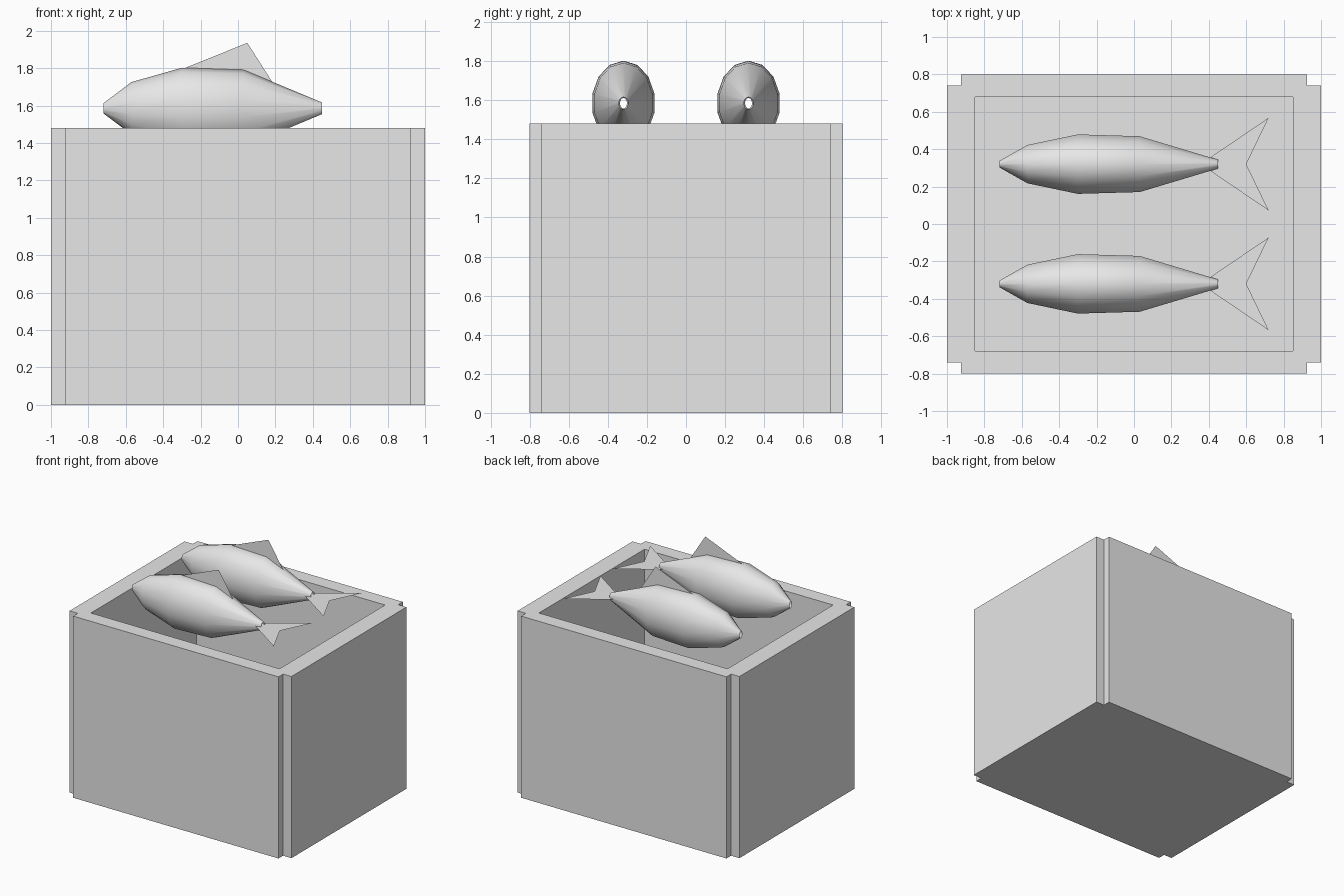
import bpy, bmesh, math
from mathutils import Vector

cube = bpy.data.objects.get("Cube")
if cube:
    bpy.data.objects.remove(cube, do_unlink=True)

grey = bpy.data.materials.new("plain_grey")
grey.use_nodes = True
grey.diffuse_color = (0.8, 0.8, 0.8, 1)
grey.node_tree.nodes["Principled BSDF"].inputs["Base Color"].default_value = (0.8, 0.8, 0.8, 1)


def finish(bm, name, smooth=False):
    mesh = bpy.data.meshes.new(name)
    bm.to_mesh(mesh)
    bm.free()
    mesh.materials.append(grey)
    for p in mesh.polygons:
        p.use_smooth = smooth
    obj = bpy.data.objects.new(name, mesh)
    bpy.context.scene.collection.objects.link(obj)
    return obj


def loop(bm, points, z):
    verts = [bm.verts.new((x, y, z)) for x, y in points]
    edges = [bm.edges.new((verts[i - 1], verts[i])) for i in range(len(verts))]
    return verts, edges


def bridge(bm, a, b):
    for i in range(len(a)):
        bm.faces.new((a[i - 1], a[i], b[i], b[i - 1]))


# Open crate with a small square notch down each corner
HEIGHT, FLOOR = 1.48, 0.12
corner = [(1, 0.74), (0.925, 0.74), (0.925, 0.8)]
outline = []
for sx, sy in ((1, 1), (-1, 1), (-1, -1), (1, -1)):
    step = corner if sx * sy > 0 else corner[::-1]
    outline += [(sx * x, sy * y) for x, y in step]
hollow = [(0.85, 0.68), (-0.85, 0.68), (-0.85, -0.68), (0.85, -0.68)]

bm = bmesh.new()
base, _ = loop(bm, outline, 0)
top, top_edges = loop(bm, outline, HEIGHT)
rim, rim_edges = loop(bm, hollow, HEIGHT)
floor, _ = loop(bm, hollow, FLOOR)
bridge(bm, base, top)
bridge(bm, floor, rim)
bm.faces.new(base)
bm.faces.new(floor)
bmesh.ops.triangle_fill(bm, edges=top_edges + rim_edges, use_beauty=True, normal=Vector((0, 0, 1)))
bmesh.ops.recalc_face_normals(bm, faces=bm.faces)
finish(bm, "crate")

# Fish: tapered oval body, open at both ends, with flat fins
SIDES, MID_Z = 14, 1.585
# position along x, half width, half height
rings = [(-0.72, 0.018, 0.027), (-0.57, 0.105, 0.14), (-0.3, 0.163, 0.217),
         (0.03, 0.153, 0.206), (0.45, 0.024, 0.031)]


def flat_fin(name, points):
    bm = bmesh.new()
    bm.faces.new([bm.verts.new(p) for p in points])
    finish(bm, name)


def make_fish(side, y):
    bm = bmesh.new()
    previous = None
    for x, w, h in rings:
        angles = [math.tau * i / SIDES for i in range(SIDES)]
        ring = [bm.verts.new((x, y + w * math.sin(a), MID_Z + h * math.cos(a))) for a in angles]
        if previous:
            bridge(bm, previous, ring)
        previous = ring
    bmesh.ops.recalc_face_normals(bm, faces=bm.faces)
    finish(bm, side + "_fish_body", smooth=True)

    flat_fin(side + "_dorsal_fin", [(-0.31, y, 1.79), (0.19, y, 1.715), (0.05, y, 1.935)])
    flat_fin(side + "_tail_fin", [(0.355, y, MID_Z), (0.72, y - 0.248, MID_Z),
                                  (0.6, y, MID_Z), (0.72, y + 0.248, MID_Z)])


for side, y in (("front", -0.32), ("back", 0.32)):
    make_fish(side, y)
